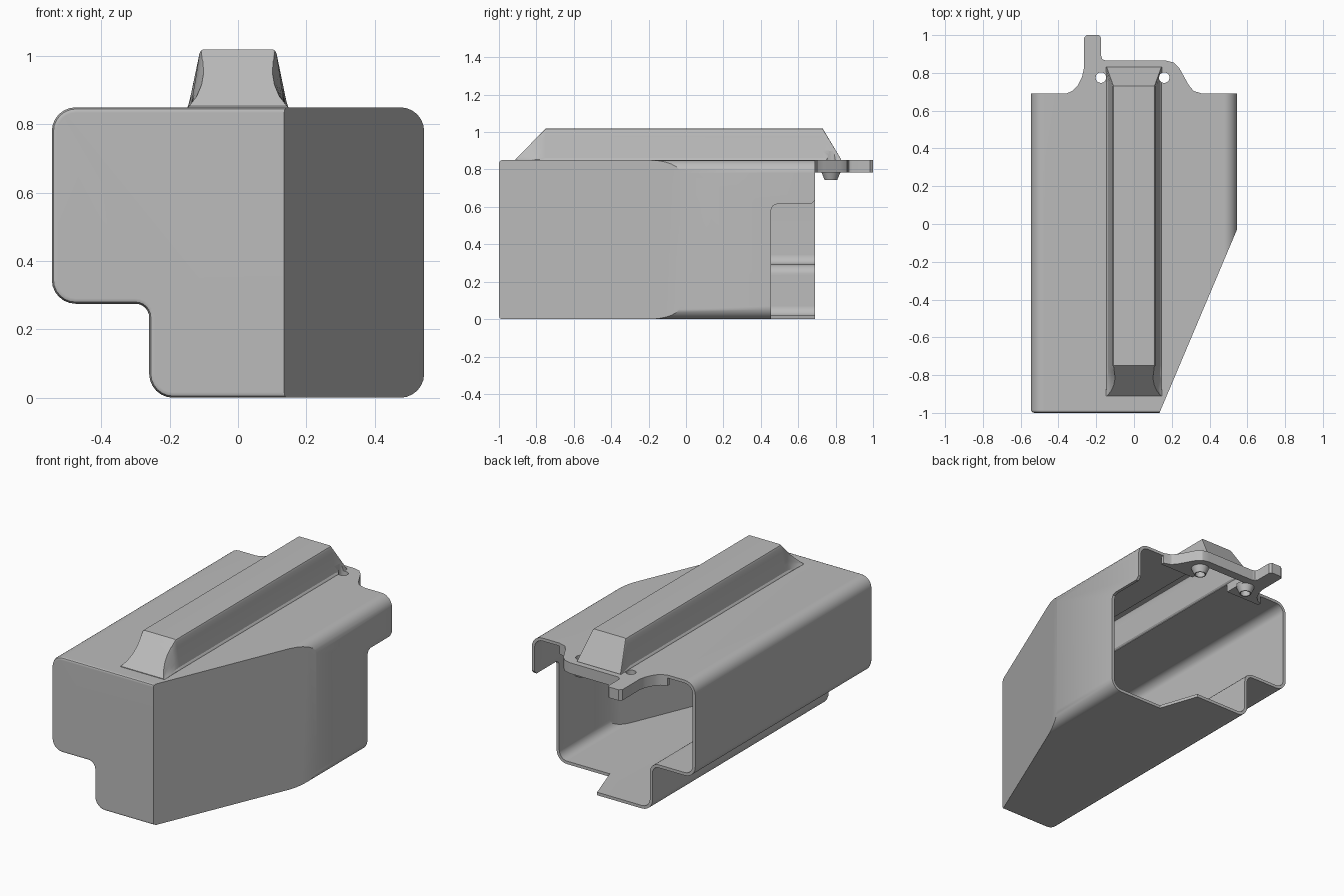
import bpy, bmesh, math
from mathutils import Vector

old = bpy.data.objects.get("Cube")
if old:
    bpy.data.objects.remove(old, do_unlink=True)

grey = bpy.data.materials.new("plain grey")
grey.use_nodes = True
grey.diffuse_color = (0.5, 0.5, 0.5, 1)
grey.node_tree.nodes["Principled BSDF"].inputs["Base Color"].default_value = (0.5, 0.5, 0.5, 1)

WALL = 0.018
ROOF = 0.85
BACK = 0.69


def loft(name, rings, plane=None):
    """Closed solid through rings of points, optionally trimmed by a plane."""
    bm = bmesh.new()
    rows = [[bm.verts.new(p) for p in ring] for ring in rings]
    n = len(rows[0])
    for a, b in zip(rows, rows[1:]):
        for i in range(n):
            j = (i + 1) % n
            bm.faces.new((a[i], a[j], b[j], b[i]))
    bm.faces.new(rows[0])
    bm.faces.new(rows[-1])
    if plane:
        bmesh.ops.bisect_plane(bm, geom=bm.verts[:] + bm.edges[:] + bm.faces[:],
                               plane_co=plane[0], plane_no=plane[1], clear_outer=True)
        bmesh.ops.holes_fill(bm, edges=bm.edges[:], sides=0)
    bmesh.ops.recalc_face_normals(bm, faces=bm.faces[:])
    mesh = bpy.data.meshes.new(name)
    bm.to_mesh(mesh)
    bm.free()
    mesh.materials.append(grey)
    obj = bpy.data.objects.new(name, mesh)
    bpy.context.collection.objects.link(obj)
    return obj


def combine(target, tool, operation):
    mod = target.modifiers.new(operation, "BOOLEAN")
    mod.operation = operation
    mod.solver = "EXACT"
    mod.object = tool
    bpy.context.view_layer.objects.active = target
    bpy.ops.object.modifier_apply(modifier=mod.name)
    bpy.data.objects.remove(tool, do_unlink=True)


def cone(name, x, y, z0, z1, r0, r1, sides=24):
    turn = [math.tau * i / sides for i in range(sides)]
    return loft(name, [[(x + r * math.cos(a), y + r * math.sin(a), z) for a in turn]
                       for z, r in ((z0, r0), (z1, r1))])


# Rounded stepped cross-section of the housing
CORNERS = [(-0.26, 0, 0.07), (0.545, 0, 0.07), (0.545, ROOF, 0.07),
           (-0.545, ROOF, 0.07), (-0.545, 0.275, 0.07), (-0.26, 0.275, 0.04)]


def section(y, inset):
    ring = []
    for i, (x, z, r) in enumerate(CORNERS):
        p = Vector((x, z))
        d1 = (p - Vector(CORNERS[i - 1][:2])).normalized()
        d2 = (Vector(CORNERS[(i + 1) % len(CORNERS)][:2]) - p).normalized()
        p += inset * (d1 + d2).orthogonal()
        r += -inset if d1.cross(d2) > 0 else inset
        centre = p + r * (d2 - d1)
        for k in range(7):
            a = math.pi / 2 * k / 6
            q = centre - r * math.cos(a) * d2 + r * math.sin(a) * d1
            ring.append((q.x, y, q.y))
    return ring


# Hollow housing with one slanted side, open at the back
slant = Vector((0.97, -0.41, 0)).normalized()
start = Vector((0.135, -1, 0))
housing = loft("housing", [section(-1, 0.016), section(-0.995, 0.005),
                           section(-0.984, 0), section(BACK, 0)], (start, slant))
cavity = loft("cavity", [section(-1 + WALL, WALL), section(BACK + 0.1, WALL)],
              (start - slant * WALL, slant))
combine(housing, cavity, "DIFFERENCE")

# Cut-out in the side wall and the floor at the back
side = [(0.455, -0.1), (0.455, 0.585), (0.464, 0.606), (0.485, 0.615),
        (0.67, 0.615), (0.69, 0.635), (0.8, 0.635), (0.8, -0.1)]
combine(housing, loft("side_cut", [[(x, y, z) for y, z in side] for x in (0.4, 0.7)]),
        "DIFFERENCE")
floor = [(0.7, 0.455), (0.19, 0.455), (0.11, BACK), (0.11, 0.8), (0.7, 0.8)]
combine(housing, loft("floor_cut", [[(x, y, z) for x, y in floor] for z in (-0.1, 0.12)]),
        "DIFFERENCE")

# Mounting flange with a tab
outline = [(-0.36, 0.67), (-0.36, BACK), (-0.325, 0.705), (-0.3, 0.73), (-0.275, 0.78),
           (-0.266, 0.82), (-0.266, 0.985), (-0.25, 1), (-0.185, 1), (-0.174, 0.985),
           (-0.174, 0.89), (-0.167, 0.872), (-0.15, 0.865), (0.17, 0.865),
           (0.21, 0.855), (0.24, 0.825), (0.29, 0.735), (0.315, 0.705),
           (0.36, BACK), (0.36, 0.67)]
flange = loft("flange", [[(x, y, z) for x, y in outline] for z in (0.785, ROOF)])
combine(housing, flange, "UNION")


# Raised hollow rail along the roof
def half_width(h):
    steps = [(0, 0.148), (0.06, 0.137), (0.5, 0.124), (0.92, 0.113), (0.98, 0.108), (1, 0.1)]
    for (a, wa), (b, wb) in zip(steps, steps[1:]):
        if h <= b:
            return wa + (wb - wa) * (h - a) / (b - a)
    return steps[-1][1]


def rail(name, inset, bottom):
    rings = []
    stations = [(-0.915 + 0.165 * h, h, 0.022) for h in (0.02, 0.2, 0.4, 0.6, 0.8, 1)]
    stations += [(0.73, 1, 0), (0.83, 0.02, 0)]
    for y, h, pinch in stations:
        y += inset if y < 0 else -inset
        right = [(half_width(0) - inset, bottom)]
        for f in (0.02, 0.07, 0.3, 0.5, 0.75, 0.92, 0.98, 1):
            w = half_width(f * h) - inset - pinch * f * math.sin(math.pi * h)
            right.append((w, ROOF + 0.17 * f * h - inset))
        left = [(-x, z) for x, z in reversed(right)]
        rings.append([(x, y, z) for x, z in right + left])
    return loft(name, rings)


combine(housing, rail("rail", 0, 0.838), "UNION")
combine(housing, rail("rail_cavity", WALL, 0.75), "DIFFERENCE")

# Bosses and screw holes in the flange
for x in (-0.175, 0.16):
    combine(housing, cone("boss", x, 0.775, 0.745, 0.795, 0.034, 0.055), "UNION")
    combine(housing, cone("hole", x, 0.775, 0.7, 0.9, 0.028, 0.028), "DIFFERENCE")

# Smooth shading with crisp edges
bpy.ops.object.select_all(action="DESELECT")
housing.select_set(True)
bpy.context.view_layer.objects.active = housing
bpy.ops.object.shade_smooth_by_angle(angle=math.radians(30))
weighted = housing.modifiers.new("Weighted normals", "WEIGHTED_NORMAL")
weighted.keep_sharp = True
